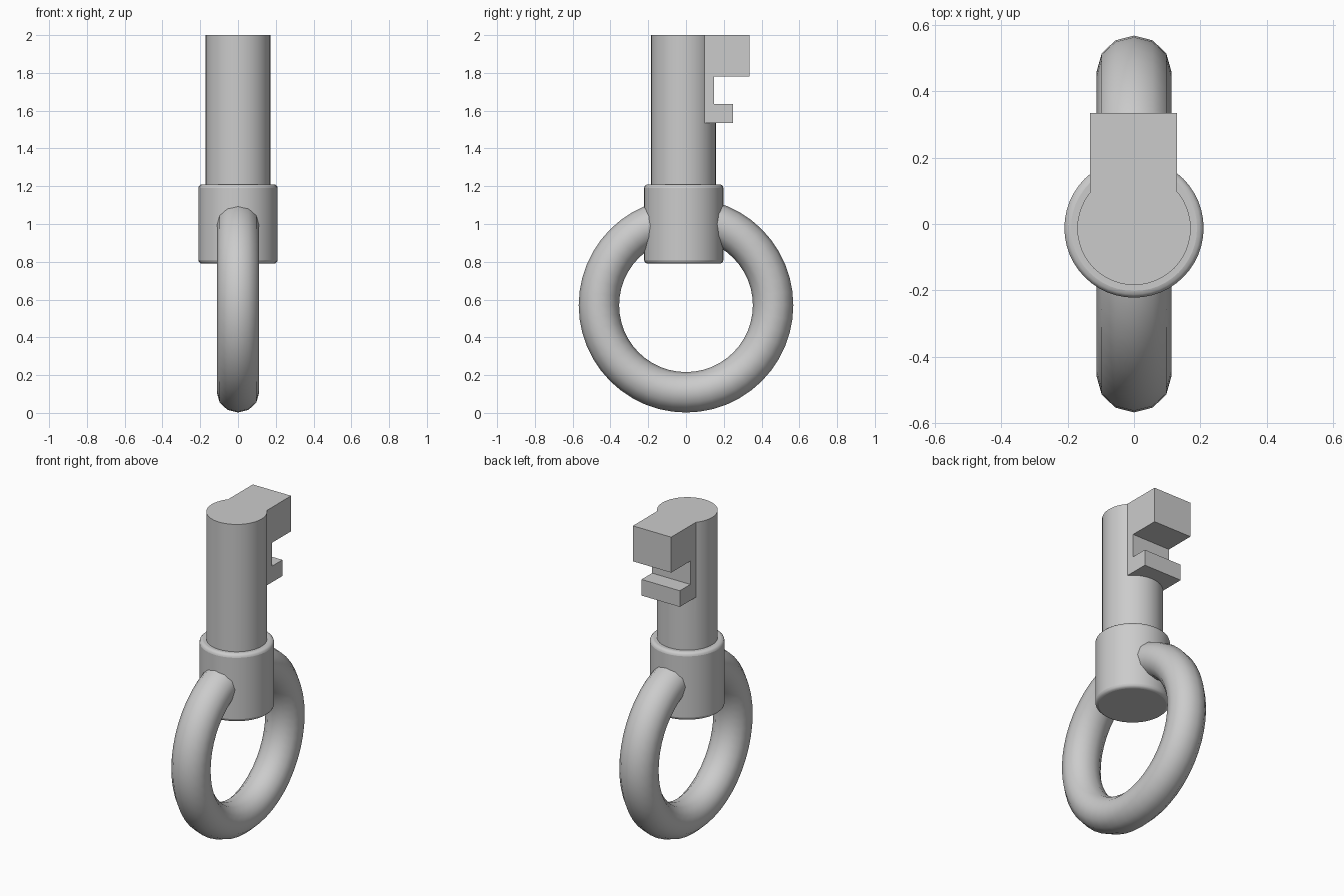
import bpy
import math

if "Cube" in bpy.data.objects:
    bpy.data.objects.remove(bpy.data.objects["Cube"])


def activate(obj):
    bpy.ops.object.select_all(action='DESELECT')
    obj.select_set(True)
    bpy.context.view_layer.objects.active = obj


def cylinder(name, radius, z0, z1, y, sides=48):
    bpy.ops.mesh.primitive_cylinder_add(vertices=sides, radius=radius, depth=z1 - z0,
                                        location=(0, y, (z0 + z1) / 2))
    obj = bpy.context.object
    obj.name = name
    return obj


def extrude_x(name, profile, x0, x1):
    """Solid made from a (y, z) outline swept along x."""
    n = len(profile)
    verts = [(x, y, z) for x in (x0, x1) for y, z in profile]
    faces = [list(range(n))[::-1], list(range(n, 2 * n))]
    faces += [(i, (i + 1) % n, n + (i + 1) % n, n + i) for i in range(n)]
    mesh = bpy.data.meshes.new(name)
    mesh.from_pydata(verts, [], faces)
    obj = bpy.data.objects.new(name, mesh)
    bpy.context.collection.objects.link(obj)
    return obj


def boolean(target, other, operation):
    mod = target.modifiers.new(operation.lower(), 'BOOLEAN')
    mod.operation = operation
    mod.solver = 'EXACT'
    mod.object = other
    activate(target)
    bpy.ops.object.modifier_apply(modifier=mod.name)
    bpy.data.objects.remove(other, do_unlink=True)


def smooth(obj, angle=35):
    activate(obj)
    bpy.ops.object.shade_smooth_by_angle(angle=math.radians(angle))


# Ring handle, upright in the yz plane
bpy.ops.mesh.primitive_torus_add(major_segments=48, minor_segments=12,
                                 major_radius=0.461, minor_radius=0.107)
ring = bpy.context.object
ring.name = "ring_handle"
ring.scale = (1, 1, 1.05)
ring.rotation_euler = (0, math.pi / 2, 0)
ring.location = (0, 0, 0.57)
activate(ring)
bpy.ops.object.shade_smooth()

# Collar with rounded rims
collar = cylinder("collar", 0.21, 0.79, 1.21, -0.012)
bevel = collar.modifiers.new("rim", 'BEVEL')
bevel.width = 0.02
bevel.segments = 3
bevel.limit_method = 'ANGLE'
bevel.angle_limit = math.radians(40)
smooth(collar)

# Shaft joined with the stepped bit
shaft = cylinder("shaft_and_bit", 0.171, 1.1, 2.0, -0.013)
bit = extrude_x("bit", [(0.0, 1.535), (0.25, 1.535), (0.25, 1.635), (0.2, 1.635),
                        (0.2, 1.78), (0.335, 1.78), (0.335, 2.0), (0.0, 2.0)],
                -0.133, 0.13)
boolean(shaft, bit, 'UNION')

# Notch between the two teeth, cut slightly into the shaft
notch = extrude_x("notch", [(0.147, 1.635), (0.5, 1.635), (0.5, 1.78), (0.147, 1.78)],
                  -0.3, 0.3)
boolean(shaft, notch, 'DIFFERENCE')
smooth(shaft, 30)
